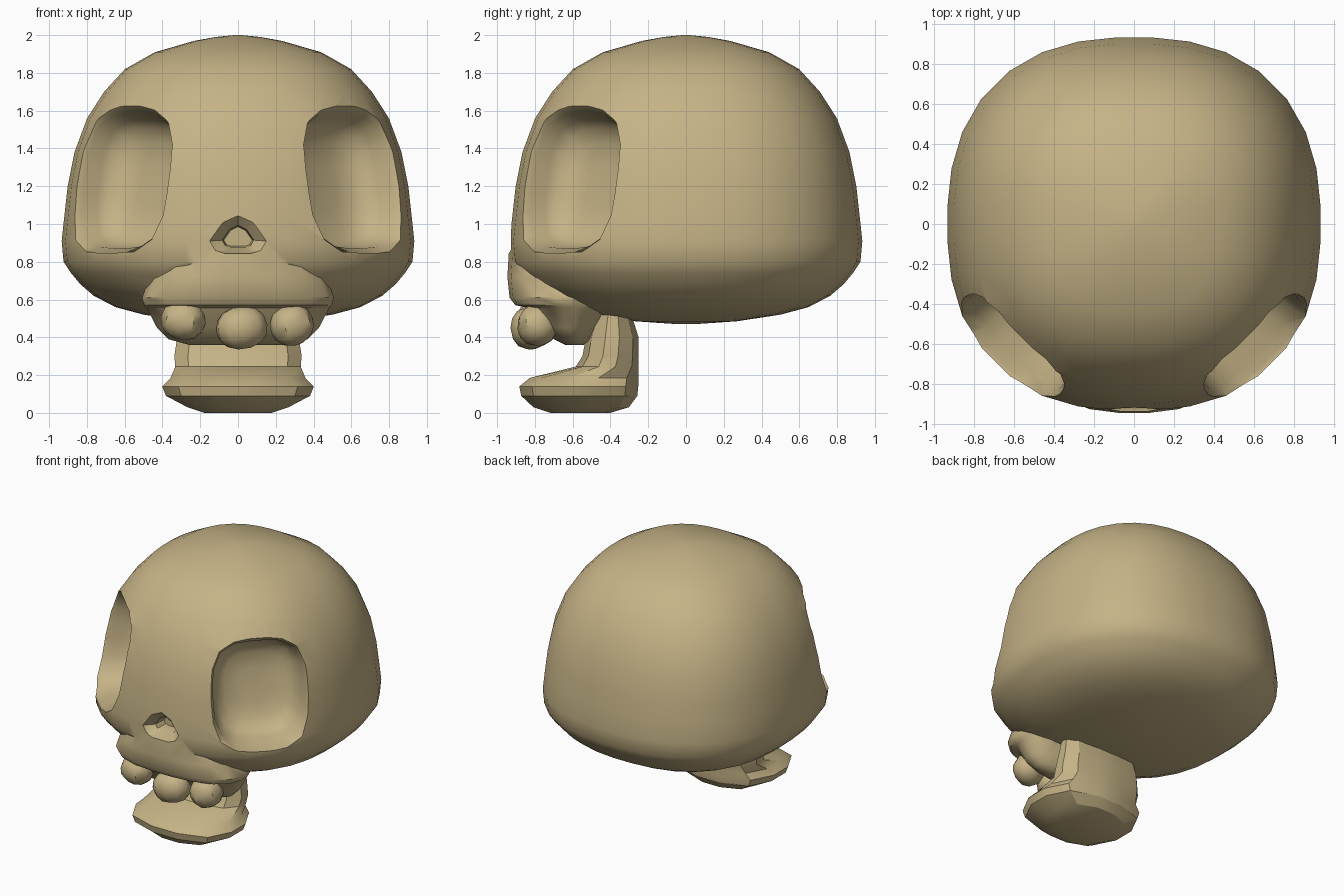
import bpy, bmesh, math
from mathutils import Vector

if "Cube" in bpy.data.objects:
    bpy.data.objects.remove(bpy.data.objects["Cube"])

bone = bpy.data.materials.new("tan bone")
bone.diffuse_color = (0.56, 0.45, 0.24, 1)
bone.use_nodes = True
bone.node_tree.nodes["Principled BSDF"].inputs["Base Color"].default_value = bone.diffuse_color


def section(n, hx, hy, power=2.0):
    """Closed rounded outline with n points."""
    pts = []
    for i in range(n):
        a = 2 * math.pi * (i + 0.5) / n
        c, s = math.cos(a), math.sin(a)
        k = (abs(c) ** power + abs(s) ** power) ** (-1 / power)
        pts.append((hx * c * k, hy * s * k))
    return pts


def loft(name, rings):
    """Skin a stack of equal-length rings and cap both ends."""
    bm = bmesh.new()
    loops = [[bm.verts.new(p) for p in r] for r in rings]
    n = len(loops[0])
    for a, b in zip(loops, loops[1:]):
        for i in range(n):
            j = (i + 1) % n
            bm.faces.new((a[i], a[j], b[j], b[i]))
    bm.faces.new(loops[0])
    bm.faces.new(loops[-1])
    bmesh.ops.recalc_face_normals(bm, faces=bm.faces)
    me = bpy.data.meshes.new(name)
    bm.to_mesh(me)
    bm.free()
    me.materials.append(bone)
    ob = bpy.data.objects.new(name, me)
    bpy.context.collection.objects.link(ob)
    return ob


def stack(name, n, power, levels):
    """Loft from levels of (z, half width, front y, back y)."""
    return loft(name, [[(x, y + (f + b) / 2, z)
                        for x, y in section(n, hx, (b - f) / 2, power)]
                       for z, hx, f, b in levels])


def smooth(ob, angle):
    bpy.ops.object.select_all(action='DESELECT')
    ob.select_set(True)
    bpy.context.view_layer.objects.active = ob
    bpy.ops.object.shade_smooth_by_angle(angle=math.radians(angle))


def combine(target, tool, operation):
    """Apply a boolean and discard the tool."""
    bpy.ops.object.select_all(action='DESELECT')
    bpy.context.view_layer.objects.active = target
    target.select_set(True)
    m = target.modifiers.new("combine", 'BOOLEAN')
    m.operation, m.object, m.solver = operation, tool, 'EXACT'
    bpy.ops.object.modifier_apply(modifier=m.name)
    bpy.data.objects.remove(tool)


# Cranium: rounded-square sections following the dome profile
dome = [(2.0, .02), (1.99, .12), (1.97, .23), (1.91, .44), (1.82, .60),
        (1.70, .71), (1.56, .80), (1.38, .867), (1.2, .903), (1.05, .92),
        (.91, .935), (.80, .925), (.74, .885), (.68, .835), (.62, .765),
        (.56, .65), (.52, .5), (.485, .27), (.47, .05)]
skull = stack("skull", 32, 2.4, [(z, r, -r, r) for z, r in dome])

# Muzzle: upper jaw with a step back to the gum behind the teeth
muzzle = stack("muzzle", 20, 2.5, [
    (.97, .30, -.82, -.30), (.87, .38, -.938, -.30), (.72, .47, -.947, -.32),
    (.61, .51, -.935, -.36), (.57, .50, -.905, -.38), (.555, .485, -.83, -.40),
    (.45, .43, -.76, -.47), (.39, .37, -.70, -.50), (.36, .26, -.64, -.54)])
combine(skull, muzzle, 'UNION')

# Eye sockets: bowl-shaped cuts on both front corners
tilt = math.radians(10)
for side in (-1, 1):
    d = math.sqrt(.5)
    out = Vector((side * d * math.cos(tilt), -d * math.cos(tilt), math.sin(tilt)))
    across = Vector((side * d, d, 0))
    up = Vector((-side * d * math.sin(tilt), d * math.sin(tilt), math.cos(tilt)))
    mid = Vector((side * .625, -.625, 1.24))
    rings = []
    for depth, s in ((.3, 1.0), (0, 1.0), (-.06, .90), (-.15, .86),
                     (-.21, .76), (-.25, .58), (-.265, .3)):
        rings.append([mid + out * depth + across * u + up * v
                      for u, v in section(20, .355 * s, .405 * s, 3.4)])
    combine(skull, loft("socket_cutter", rings), 'DIFFERENCE')

# Nose: tapering arched hole
half = [(0, 1.05), (.08, 1.01), (.15, .91), (.12, .86), (.07, .845)]
nose = half + [(-x, z) for x, z in reversed(half[1:])]
rings = [[(x * s, y, .92 + (z - .92) * s) for x, z in nose]
         for y, s in ((-1.1, 1.0), (-.925, 1.0), (-.87, .56), (-.78, .5))]
combine(skull, loft("nose_cutter", rings), 'DIFFERENCE')
smooth(skull, 35)

# Upper teeth: three uneven rounded lumps
for name, x, y, z, rx, ry, rz, turn in (
        ("left_tooth", -.29, -.79, .49, .118, .11, .103, 10),
        ("middle_tooth", .02, -.82, .45, .137, .11, .112, -8),
        ("right_tooth", .285, -.785, .465, .115, .105, .108, -20)):
    levels = []
    for i in range(7):
        a = math.radians(-80 + 160 * i / 6)
        r = math.cos(a) ** .8
        levels.append((rz * math.sin(a), rx * r, -ry * r, ry * r))
    tooth = stack(name, 10, 2.4, levels)
    tooth.location = (x, y, z)
    tooth.rotation_euler = (0, math.radians(turn), math.radians(-turn))
    smooth(tooth, 40)

# Lower jaw: wide chin plate rising into the column under the skull
jaw = stack("lower_jaw", 12, 2.8, [
    (0, .18, -.72, -.40), (.03, .27, -.81, -.30), (.09, .385, -.875, -.255),
    (.14, .405, -.885, -.25), (.185, .36, -.83, -.25), (.245, .335, -.585, -.25),
    (.30, .34, -.55, -.25), (.40, .325, -.53, -.25), (.56, .30, -.47, -.30)])
smooth(jaw, 30)
